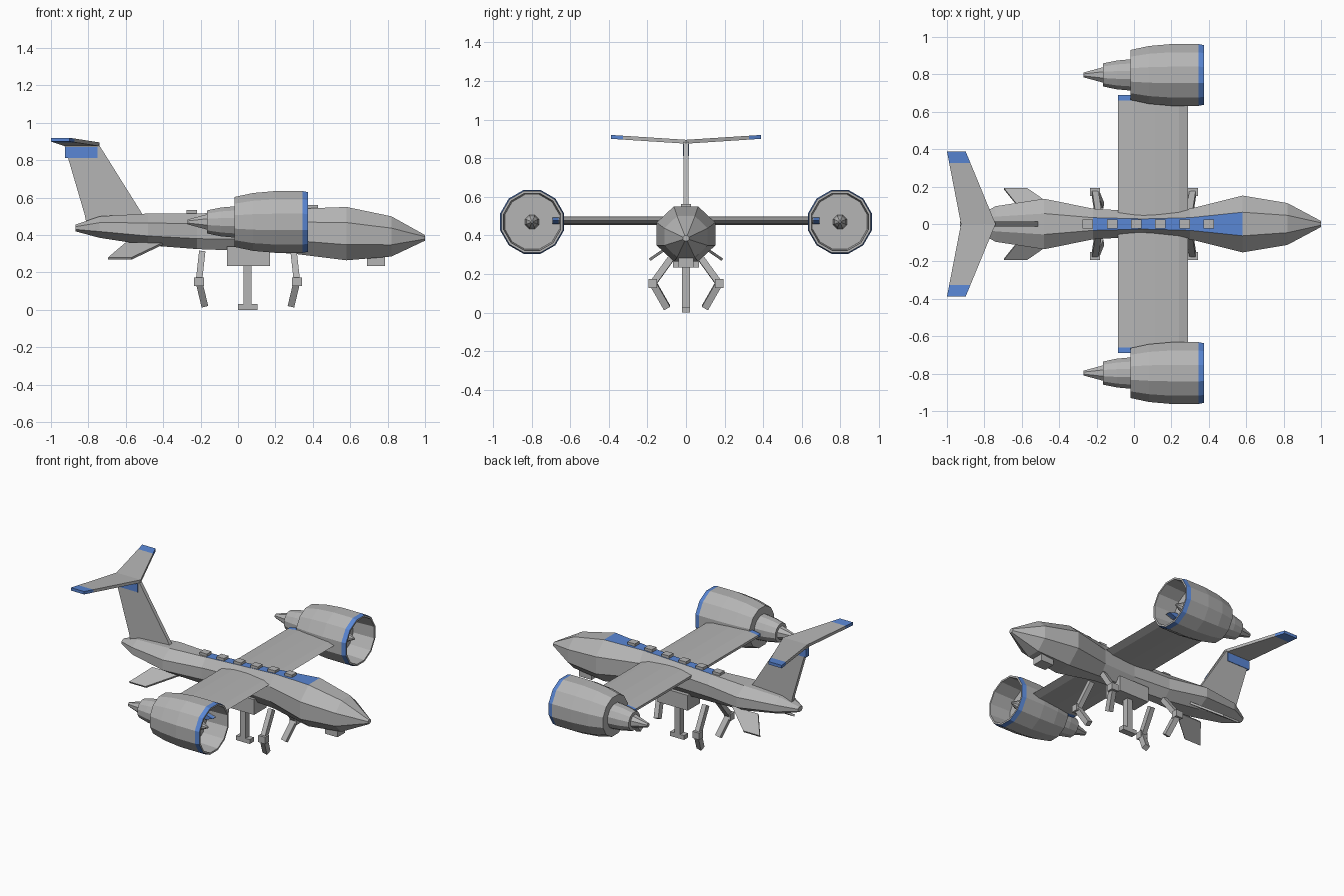
import bpy, bmesh, math
from mathutils import Vector

if "Cube" in bpy.data.objects:
    bpy.data.objects.remove(bpy.data.objects["Cube"])


def material(name, rgb):
    m = bpy.data.materials.new(name)
    m.diffuse_color = (*rgb, 1)
    m.use_nodes = True
    m.node_tree.nodes["Principled BSDF"].inputs["Base Color"].default_value = m.diffuse_color
    return m


GREY = material("hull grey", (0.46, 0.46, 0.46))
BLUE = material("trim blue", (0.10, 0.24, 0.66))


def make(name, verts, faces, blue=None):
    """Mesh object; blue(center, normal) picks the trim faces."""
    me = bpy.data.meshes.new(name)
    me.from_pydata(verts, [], faces)
    me.materials.append(GREY)
    me.materials.append(BLUE)
    bm = bmesh.new()
    bm.from_mesh(me)
    bmesh.ops.recalc_face_normals(bm, faces=bm.faces)
    for f in bm.faces:
        if blue and blue(f.calc_center_median(), f.normal):
            f.material_index = 1
    bm.to_mesh(me)
    bm.free()
    ob = bpy.data.objects.new(name, me)
    bpy.context.collection.objects.link(ob)
    return ob


def loft(name, rings, blue=None, cap=True):
    """Skin between rings that all have the same number of points."""
    n = len(rings[0])
    verts = [p for r in rings for p in r]
    faces = [(k * n + i, k * n + (i + 1) % n, (k + 1) * n + (i + 1) % n, (k + 1) * n + i)
             for k in range(len(rings) - 1) for i in range(n)]
    if cap:
        faces += [tuple(range(n)), tuple(range(len(verts) - n, len(verts)))]
    return make(name, verts, faces, blue)


def ring(x, y, z, ry, rz, n):
    """Flat-topped polygon across the x axis."""
    return [(x, y + ry * math.cos((i + .5) * math.tau / n),
             z + rz * math.sin((i + .5) * math.tau / n)) for i in range(n)]


def box(name, x, y, z, blue=None):
    return loft(name, [[(x[0], y[0], k), (x[1], y[0], k), (x[1], y[1], k), (x[0], y[1], k)]
                       for k in z], blue)


def beam(name, a, b, w):
    """Square bar between two points."""
    a, b = Vector(a), Vector(b)
    d = (b - a).normalized()
    u = d.cross(Vector((0, 1, 0))).normalized() * w / 2
    v = d.cross(u).normalized() * w / 2
    return loft(name, [[p + u + v, p + u - v, p - u - v, p - u + v] for p in (a, b)])


# Fuselage: x, half width, bottom, top
stations = [(-.87, .025, .42, .455), (-.74, .095, .385, .50), (-.48, .135, .345, .515),
            (-.22, .082, .325, .515), (.05, .066, .315, .525), (.30, .082, .30, .54),
            (.58, .152, .265, .55), (.82, .112, .285, .50), (1.0, .016, .37, .40)]
c8 = math.cos(math.pi / 8)
loft("fuselage", [ring(x, 0, (b + t) / 2, w / c8, (t - b) / 2 / c8, 8) for x, w, b, t in stations],
     lambda c, n: n.z > .95 and -.22 < c.x < .58)


def top_at(x):
    for a, b in zip(stations, stations[1:]):
        if a[0] <= x <= b[0]:
            return a[3] + (b[3] - a[3]) * (x - a[0]) / (b[0] - a[0])


# Row of blocks along the spine
for i in range(6):
    x = -.247 + i * .1295
    box("spine_block", (x - .028, x + .028), (-.025, .025), (top_at(x) - .02, top_at(x) + .018))

# Wing with trimmed tips
profile = [(-.085, .466), (-.085, .482), (.0, .494), (.11, .497), (.24, .491),
           (.29, .477), (.24, .460), (.11, .455), (.0, .457)]
loft("wing", [[(x, y, z) for x, z in profile] for y in (-.69, -.66, 0, .66, .69)],
     lambda c, n: abs(c.y) > .66)

# Engines
for s in (-1, 1):
    y, z = s * .797, .47
    # Shell runs from the rear, over the lip and back to the fan disc
    shell = [(-.02, .138), (.08, .160), (.20, .171), (.345, .171), (.375, .165),
             (.375, .153), (.22, .146)]
    loft("engine_shell", [ring(x, y, z, r, r, 12) for x, r in shell],
         lambda c, n: .345 < c.x < .38 and n.x < .9 and math.hypot(c.y - y, c.z - z) > .155)
    loft("engine_spinner", [ring(x, y, z, r, r, 8) for x, r in ((.21, .04), (.28, .03), (.33, .005))])
    loft("engine_core", [ring(x, y, z, r, r, 12) for x, r in ((-.165, .064), (-.09, .080), (.0, .088))])
    loft("exhaust_cone", [ring(x, y, z, r, r, 8) for x, r in ((-.27, .014), (-.16, .046))])

# Tail fin and its trim band
fin = [(-.81, .46), (-.48, .46), (-.51, .51), (-.745, .885), (-.93, .885), (-.82, .51)]
loft("tail_fin", [[(x, y, z) for x, z in fin] for y in (-.013, .013)])
box("fin_trim", (-.925, -.752), (-.016, .016), (.812, .872))

# Tailplane: y, rear x, front x, middle z
def tail_section(y):
    k = abs(y) / .388
    r, f, z = -.925 - .075 * k, -.74 - .16 * k, .885 + .025 * k
    return [(r, y, z - .01), (f, y, z - .01), (f, y, z + .01), (r, y, z + .01)]


loft("tailplane", [tail_section(y) for y in (-.388, -.325, 0, .325, .388)],
     lambda c, n: abs(c.y) > .325)

# Lower tail fins
for s in (-1, 1):
    plan = [(-.60, .07, .355), (-.40, .07, .355), (-.57, .188, .274), (-.695, .188, .274)]
    loft("lower_fin", [[(x, s * (y + d * .6), z + d) for x, y, z in plan] for d in (-.006, .006)])

# Belly housing, centre post, foot and nose sensor
box("belly_housing", (-.06, .17), (-.068, .068), (.235, .34))
box("centre_post", (.03, .073), (-.022, .022), (.02, .24))
box("post_foot", (0, .105), (-.022, .022), (0, .03))
box("nose_sensor", (.69, .785), (-.04, .04), (.235, .31))

# Four jointed legs, mirrored about the belly
for sx in (-1, 1):
    for sy in (-1, 1):
        def P(x, y, z):
            return (.053 + sx * x, sy * y, z)
        elbow = P(.262, .171, .152)
        beam("leg_upper", P(.245, .06, .305), elbow, .034)
        beam("leg_lower", elbow, P(.232, .098, .025), .036)
        box("leg_joint", (elbow[0] - .026, elbow[0] + .026),
            (elbow[1] - .022, elbow[1] + .022), (.128, .174))

# Trim band is painted whole
for f in bpy.data.objects["fin_trim"].data.polygons:
    f.material_index = 1
